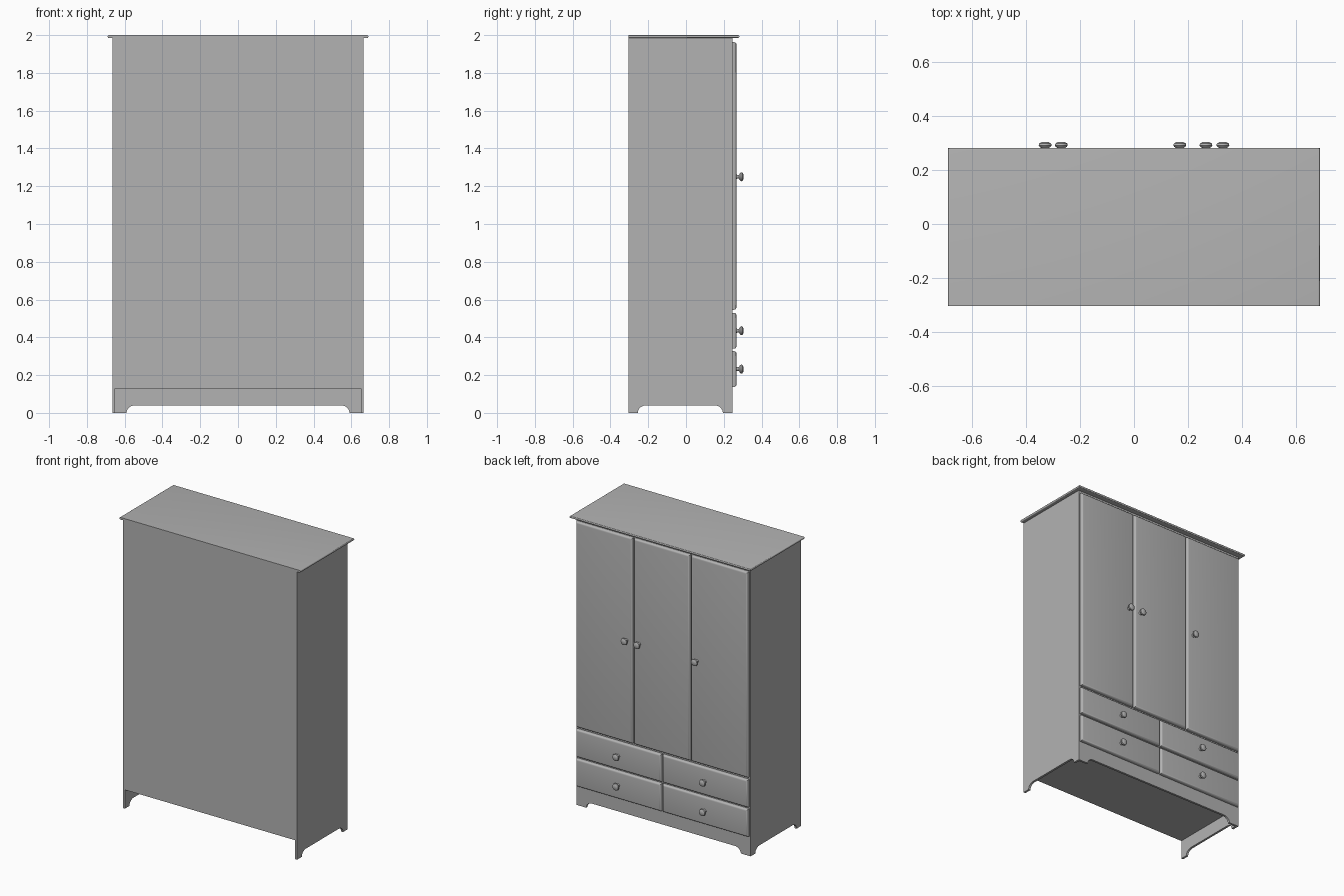
import bpy, bmesh, math
from mathutils import Matrix, Vector

old = bpy.data.objects.get("Cube")
if old:
    bpy.data.objects.remove(old, do_unlink=True)

paint = bpy.data.materials.new("grey paint")
paint.use_nodes = True
GREY = (0.45, 0.45, 0.45, 1)
paint.diffuse_color = GREY
paint.node_tree.nodes["Principled BSDF"].inputs["Base Color"].default_value = GREY

# Overall sizes
W, BACK, FRONT = 0.665, -0.305, 0.245
FLOOR, TOP, BOARD = 0.13, 1.985, 0.015


def finish(name, bm, smooth=False):
    bmesh.ops.recalc_face_normals(bm, faces=bm.faces)
    mesh = bpy.data.meshes.new(name)
    bm.to_mesh(mesh)
    bm.free()
    mesh.materials.append(paint)
    obj = bpy.data.objects.new(name, mesh)
    bpy.context.collection.objects.link(obj)
    if smooth:
        bpy.ops.object.select_all(action="DESELECT")
        obj.select_set(True)
        bpy.context.view_layer.objects.active = obj
        bpy.ops.object.shade_smooth_by_angle(angle=math.radians(40))
    return obj


def box(name, low, high, radius=0, rounded=None):
    """Box whose edges passing the rounded(middle, direction) rule are rounded over."""
    low, high = Vector(low), Vector(high)
    bm = bmesh.new()
    bmesh.ops.create_cube(bm, size=1)
    for v in bm.verts:
        v.co = (low + high) / 2 + v.co * (high - low)
    if radius:
        edges = [e for e in bm.edges
                 if rounded((e.verts[0].co + e.verts[1].co) / 2, e.verts[1].co - e.verts[0].co)]
        bmesh.ops.bevel(bm, geom=edges, offset=radius, segments=4, profile=0.5, affect="EDGES")
    return finish(name, bm, radius > 0)


def arched_board(name, start, end, foot, top, place, offset):
    """Upright board with bracket feet; place maps (along, height) to a point."""
    rise, run = 0.04, 0.045
    arc = [(run * (1 - math.cos(t)), rise * math.sin(t))
           for t in (math.pi / 2 * i / 8 for i in range(9))]
    outline = [(start, top), (start, 0)]
    outline += [(start + foot + a, z) for a, z in arc]
    outline += [(end - foot - a, z) for a, z in reversed(arc)]
    outline += [(end, 0), (end, top)]
    bm = bmesh.new()
    face = bm.faces.new([bm.verts.new(place(a, z)) for a, z in outline])
    grown = bmesh.ops.extrude_face_region(bm, geom=[face])["geom"]
    bmesh.ops.translate(bm, vec=offset, verts=[v for v in grown if isinstance(v, bmesh.types.BMVert)])
    return finish(name, bm)


def knob(name, x, z):
    profile = [(0.015, 0.262), (0.010, 0.270), (0.010, 0.280), (0.020, 0.286),
               (0.024, 0.292), (0.022, 0.299), (0.013, 0.304), (0, 0.305)]
    bm = bmesh.new()
    verts = [bm.verts.new((x + r, y, z)) for r, y in profile]
    edges = [bm.edges.new(pair) for pair in zip(verts, verts[1:])]
    bmesh.ops.spin(bm, geom=verts + edges, cent=(x, 0, z), axis=(0, 1, 0),
                   angle=math.tau, steps=24)
    bmesh.ops.remove_doubles(bm, verts=bm.verts, dist=0.0001)
    finish(name, bm, True)


def front_panel(name, x0, x1, z0, z1):
    face_y = FRONT + 0.022
    box(name, (x0, FRONT - 0.002, z0), (x1, face_y, z1), 0.013,
        lambda mid, d: mid.y > face_y - 0.001)


# Carcass with side boards and arched front plinth
box("cabinet_body", (-W + BOARD, BACK, FLOOR), (W - BOARD, FRONT, TOP))
for side, sign in (("left", 1), ("right", -1)):
    arched_board(side + "_side_board", BACK, FRONT, 0.05, TOP,
                 lambda a, z: (sign * W, a, z), (-sign * BOARD, 0, 0))
arched_board("front_plinth", -W + BOARD, W - BOARD, 0.06, FLOOR,
             lambda a, z: (a, FRONT, z), (0, -BOARD, 0))

# Overhanging top, rounded on the front and ends
box("top_board", (-0.69, BACK, TOP), (0.69, 0.282, 2), 0.006,
    lambda mid, d: mid.y > BACK + 0.001 and abs(d.z) < 0.001)

# Three doors, each with a knob
edge, gap = 0.656, 0.005
third = 2 * edge / 3
for i, (name, knob_x) in enumerate((("right", -0.27), ("middle", 0.17), ("left", 0.267))):
    x0 = -edge + i * third
    front_panel(name + "_door", x0 + gap * (i > 0), x0 + third - gap * (i < 2), 0.546, 1.963)
    knob(name + "_door_knob", knob_x, 1.25)

# Two rows of paired drawers
for row, z0, z1 in (("lower", 0.137, 0.327), ("upper", 0.34, 0.53)):
    for side, sign in (("left", 1), ("right", -1)):
        x0, x1 = sorted((sign * gap, sign * edge))
        front_panel(f"{row}_{side}_drawer", x0, x1, z0, z1)
        knob(f"{row}_{side}_drawer_knob", sign * 0.33, (z0 + z1) / 2)
